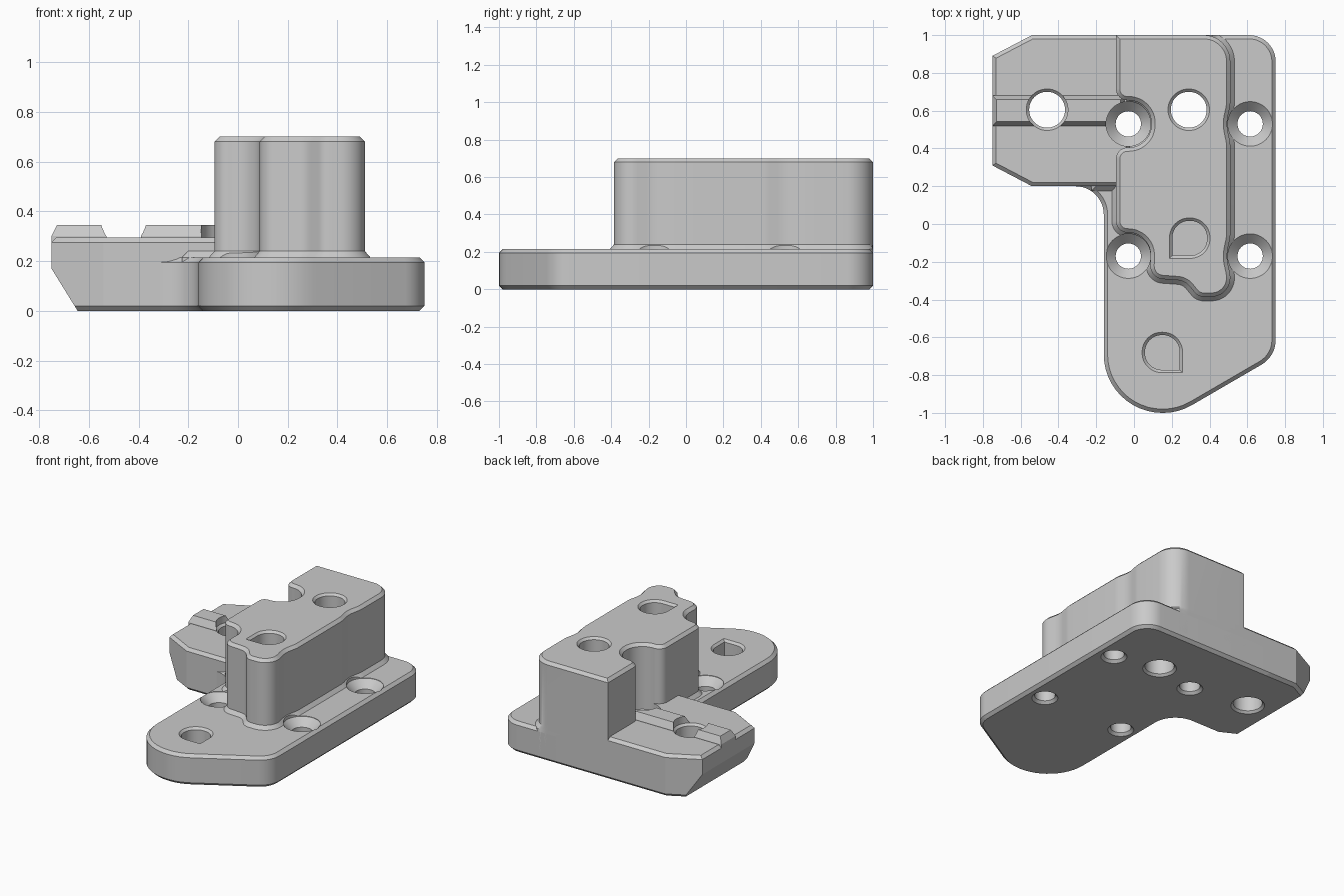
import bpy, bmesh, math
from mathutils import Matrix, Vector

if "Cube" in bpy.data.objects:
    bpy.data.objects.remove(bpy.data.objects["Cube"])

grey = bpy.data.materials.new("plain grey")
grey.use_nodes = True
grey.diffuse_color = (0.59, 0.59, 0.59, 1)
grey.node_tree.nodes["Principled BSDF"].inputs["Base Color"].default_value = (0.59, 0.59, 0.59, 1)


def rounded(corners):
    """Counter-clockwise outline from (x, y, radius) corners."""
    out = []
    for i, (x, y, r) in enumerate(corners):
        p = Vector((x, y))
        a = (Vector(corners[i - 1][:2]) - p).normalized()
        b = (Vector(corners[(i + 1) % len(corners)][:2]) - p).normalized()
        if r == 0:
            arc = [p]
        else:
            half = a.angle(b) / 2
            centre = p + (a + b).normalized() * r / math.sin(half)
            start = p + a * r / math.tan(half) - centre
            end = p + b * r / math.tan(half) - centre
            sweep = math.atan2(start.x * end.y - start.y * end.x, start.dot(end))
            n = max(2, math.ceil(abs(sweep) / math.radians(8)))
            arc = []
            for k in range(n + 1):
                t = sweep * k / n
                c, s = math.cos(t), math.sin(t)
                arc.append(centre + Vector((c * start.x - s * start.y, s * start.x + c * start.y)))
        for q in arc:
            if not out or (q - out[-1]).length > 1e-3:
                out.append(q)
    if (out[0] - out[-1]).length < 1e-3:
        out.pop()
    return out


def offset(pts, d):
    """Move an outline outward by d, staying flush with the back face."""
    out = []
    for i, p in enumerate(pts):
        e1 = (p - pts[i - 1]).normalized()
        e2 = (pts[(i + 1) % len(pts)] - p).normalized()
        n1, n2 = Vector((e1.y, -e1.x)), Vector((e2.y, -e2.x))
        q = p + (n1 + n2) * d / (1 + n1.dot(n2))
        out.append(Vector((q.x, min(q.y, 1.0))))
    return out


def add(name, bm):
    mesh = bpy.data.meshes.new(name)
    bm.to_mesh(mesh)
    bm.free()
    mesh.materials.append(grey)
    ob = bpy.data.objects.new(name, mesh)
    bpy.context.collection.objects.link(ob)
    return ob


def stack(name, rings):
    """Skin rings of points from bottom to top and cap both ends."""
    bm = bmesh.new()
    rings = [[bm.verts.new(p) for p in ring] for ring in rings]
    for lo, hi in zip(rings, rings[1:]):
        for i in range(len(lo)):
            bm.faces.new((lo[i - 1], lo[i], hi[i], hi[i - 1]))
    bm.faces.new(rings[0][::-1])
    bm.faces.new(rings[-1])
    return add(name, bm)


def loft(name, corners, layers):
    """Stack outline copies at (height, offset) layers."""
    pts = rounded(corners)
    return stack(name, [[(q.x, q.y, z) for q in offset(pts, d)] for z, d in layers])


def lathe(name, x, y, profile, n=48):
    """Round cutter from (radius, height) pairs."""
    turns = [math.tau * k / n for k in range(n)]
    return stack(name, [[(x + r * math.cos(t), y + r * math.sin(t), z) for t in turns] for r, z in profile])


# Base plate
base = loft("base_plate", [
    (-0.16, -1, 0.31), (0.236, -1, 0.3), (0.75, -0.701, 0.15), (0.75, 1, 0.14),
    (-0.32, 1, 0), (-0.32, 0.2, 0), (-0.16, 0.2, 0.15)],
    [(0, -0.02), (0.02, 0), (0.195, 0), (0.215, -0.02)])

# Side arm, its small foot, and the raised rail
arm = loft("side_arm", [
    (-0.75, 0.31, 0), (-0.54, 0.2, 0), (-0.02, 0.2, 0), (-0.02, 1, 0), (-0.54, 1, 0), (-0.75, 0.89, 0)],
    [(0, -0.02), (0.02, 0), (0.275, 0), (0.295, -0.02)])
foot = loft("arm_foot", [(-0.2, 0.2, 0), (-0.05, 0.2, 0), (-0.05, 0.3, 0), (-0.2, 0.3, 0)],
            [(0.19, 0.025), (0.215, 0.025), (0.24, 0)])
rail = loft("rail", [(-0.75, 0.52, 0), (-0.05, 0.52, 0), (-0.05, 0.68, 0), (-0.75, 0.68, 0)],
            [(0.25, 0), (0.3, 0), (0.345, -0.022)])

# Tower with clearance bays around the four screws
tower = loft("tower", [
    (-0.095, 1, 0), (-0.095, 0.655, 0.06), (0.092, 0.655, 0.12), (0.092, 0.405, 0.12),
    (-0.095, 0.405, 0.06), (-0.095, -0.045, 0.06), (0.092, -0.045, 0.12),
    (0.085, -0.287, 0.07), (0.27, -0.3, 0.09), (0.34, -0.385, 0.06), (0.51, -0.385, 0.1),
    (0.51, -0.27, 0.12), (0.488, -0.17, 0.2), (0.51, -0.07, 0.15),
    (0.51, 0.43, 0.15), (0.488, 0.53, 0.2), (0.51, 0.63, 0.15), (0.51, 1, 0.14)],
    [(0.05, 0.022), (0.215, 0.022), (0.24, 0), (0.68, 0), (0.7, -0.02)])

# Countersunk screw holes
cutters = []
for x in (-0.03, 0.615):
    for y in (-0.17, 0.53):
        cutters.append(lathe("screw_hole", x, y, [
            (0.1, -0.015), (0.067, 0.018), (0.067, 0.16), (0.118, 0.212), (0.118, 0.5)]))

# Large through holes in the arm and tower
for x, top in ((-0.46, 0.295), (0.29, 0.7)):
    cutters.append(lathe("large_hole", x, 0.605, [
        (0.125, -0.015), (0.095, 0.015), (0.095, top - 0.015), (0.11, top), (0.11, top + 0.07)]))

# Blind pockets with one square corner
for x, y, top, side in ((0.295, -0.075, 0.7, -1), (0.15, -0.68, 0.215, 1)):
    r = 0.092
    square = [(x - r, y - r, 0 if side < 0 else r * 0.97), (x + r, y - r, 0 if side > 0 else r * 0.97),
              (x + r, y + r, r * 0.97), (x - r, y + r, r * 0.97)]
    cutters.append(loft("pocket", square, [
        (top - 0.12, 0), (top - 0.015, 0), (top, 0.015), (top + 0.05, 0.015)]))

# Slanted underside at the end of the arm
bm = bmesh.new()
tilt = math.atan2(0.105, 0.17)
centre = Vector((-0.6975, 0.6, 0.085)) - 0.3 * Vector((math.cos(tilt), 0, math.sin(tilt)))
bmesh.ops.create_cube(bm, size=1, matrix=Matrix.Translation(centre) @ Matrix.Rotation(-tilt, 4, 'Y')
                      @ Matrix.Diagonal((0.6, 1, 0.6, 1)))
cutters.append(add("arm_slant", bm))

# Cut every part and keep the finished meshes
parts = [base, arm, foot, rail, tower]
for part in parts:
    for tool in cutters:
        mod = part.modifiers.new(tool.name, 'BOOLEAN')
        mod.operation = 'DIFFERENCE'
        mod.solver = 'EXACT'
        mod.object = tool
graph = bpy.context.evaluated_depsgraph_get()
for part in parts:
    mesh = bpy.data.meshes.new_from_object(part.evaluated_get(graph))
    part.modifiers.clear()
    part.data = mesh
for tool in cutters:
    bpy.data.objects.remove(tool)

# Smooth the curves, keep the edges crisp
for ob in bpy.context.selected_objects:
    ob.select_set(False)
for part in parts:
    part.select_set(True)
bpy.context.view_layer.objects.active = base
bpy.ops.object.shade_smooth_by_angle(angle=math.radians(25))
